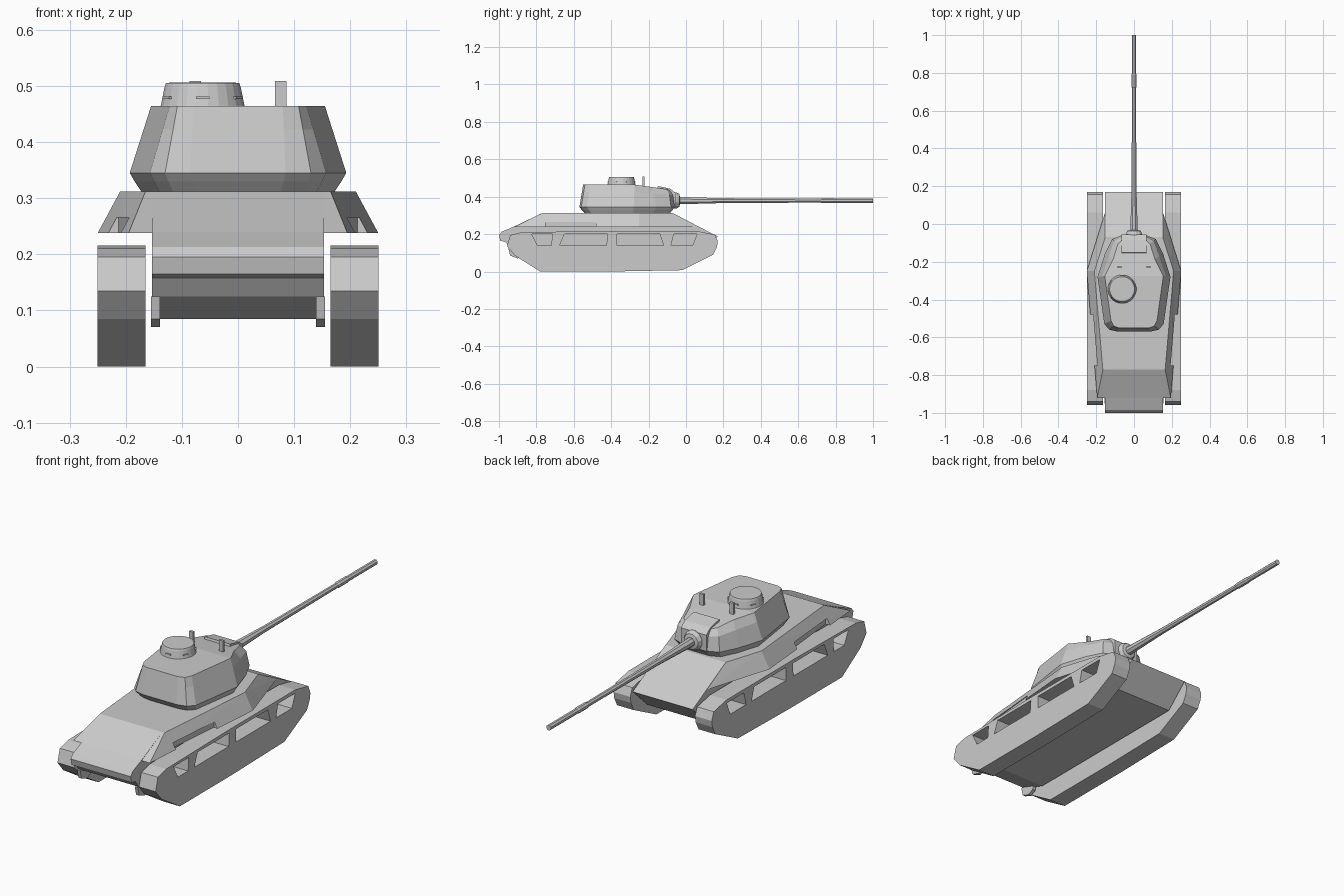
import bpy, bmesh, math
from mathutils import Matrix, Vector

if "Cube" in bpy.data.objects:
    bpy.data.objects.remove(bpy.data.objects["Cube"])


def finish(bm, name):
    bmesh.ops.recalc_face_normals(bm, faces=bm.faces)
    me = bpy.data.meshes.new(name)
    bm.to_mesh(me)
    bm.free()
    ob = bpy.data.objects.new(name, me)
    bpy.context.collection.objects.link(ob)
    return ob


def side_profile(name, pts, x0, x1):
    """Extrude a (y, z) outline from x0 to x1."""
    bm = bmesh.new()
    f = bm.faces.new([bm.verts.new((x0, y, z)) for y, z in pts])
    r = bmesh.ops.extrude_face_region(bm, geom=[f])
    vs = [v for v in r['geom'] if isinstance(v, bmesh.types.BMVert)]
    bmesh.ops.translate(bm, verts=vs, vec=(x1 - x0, 0, 0))
    return finish(bm, name)


def box(name, c, s, rot=(0, 0, 0)):
    bm = bmesh.new()
    bmesh.ops.create_cube(bm, size=1, matrix=Matrix.Diagonal((*s, 1)))
    ob = finish(bm, name)
    ob.location, ob.rotation_euler = c, rot
    return ob


def lathe(name, prof, n, c, axis='Z'):
    """Closed stack of rings (radius, height), along z or y."""
    bm = bmesh.new()
    rings = []
    for r, h in prof:
        ring = []
        for i in range(n):
            a = 2 * math.pi * (i + 0.5) / n
            p = (r * math.cos(a), r * math.sin(a), h)
            if axis == 'Y':
                p = (p[0], h, p[1])
            ring.append(bm.verts.new(p))
        rings.append(ring)
    for a, b in zip(rings, rings[1:]):
        for i in range(n):
            j = (i + 1) % n
            bm.faces.new((a[i], a[j], b[j], b[i]))
    bm.faces.new(rings[0])
    bm.faces.new(rings[-1])
    ob = finish(bm, name)
    ob.location = c
    return ob


def mirror_x(ob):
    ob.modifiers.new('mirror', 'MIRROR').use_axis = (True, False, False)


def cut(ob, cutter):
    m = ob.modifiers.new('cut', 'BOOLEAN')
    m.operation, m.object, m.solver = 'DIFFERENCE', cutter, 'EXACT'
    cutter.hide_render = True
    cutter.hide_viewport = True
    cutter.display_type = 'WIRE'


# Tracks with four window openings each
track = side_profile('track', [
    (-0.78, 0), (-0.40, 0), (-0.02, 0.007), (0.145, 0.09), (0.165, 0.13), (0.17, 0.16),
    (0.155, 0.197), (0.06, 0.216), (-0.45, 0.216), (-0.88, 0.21), (-0.94, 0.195),
    (-0.957, 0.135), (-0.915, 0.085)], 0.165, 0.25)
windows = [(-0.825, -0.715, -0.72, -0.795), (-0.65, -0.42, -0.425, -0.675),
           (-0.37, -0.14, -0.12, -0.37), (-0.065, 0.06, 0.035, -0.08)]
for i, (a, b, c, d) in enumerate(windows):
    cut(track, side_profile(f'window_cutter_{i}',
                            [(a, 0.2), (b, 0.2), (c, 0.14), (d, 0.14)], 0.1, 0.3))
mirror_x(track)

# Lower hull with overhanging tail and pointed nose
side_profile('lower_hull', [
    (-0.07, 0.312), (0.17, 0.187), (0.06, 0.085), (-0.82, 0.085), (-0.94, 0.125),
    (-0.965, 0.158), (-0.993, 0.165), (-1.0, 0.195), (-0.985, 0.213), (-0.92, 0.24),
    (-0.77, 0.312)], -0.153, 0.153)

# Upper hull: six-sided plan with sloped sides
bm = bmesh.new()
for s in (-1, 1):
    for x, y, z in [(0.165, -0.77, 0.312), (0.21, -0.25, 0.312), (0.152, -0.07, 0.312),
                    (0.195, -0.92, 0.238), (0.25, -0.25, 0.238), (0.152, 0.065, 0.238)]:
        bm.verts.new((s * x, y, z))
bmesh.ops.convex_hull(bm, input=bm.verts)
bmesh.ops.dissolve_limit(bm, angle_limit=0.02, verts=bm.verts, edges=bm.edges)
upper = finish(bm, 'upper_hull')

# Notches along the rear flanks
bm = bmesh.new()
f = bm.faces.new([bm.verts.new((x, y, 0.2)) for x, y in
                  [(0.213, -0.48), (0.187, -0.75), (0.3, -0.75), (0.3, -0.48)]])
r = bmesh.ops.extrude_face_region(bm, geom=[f])
bmesh.ops.translate(bm, vec=(0, 0, 0.066),
                    verts=[v for v in r['geom'] if isinstance(v, bmesh.types.BMVert)])
notch = finish(bm, 'notch_cutter')
mirror_x(notch)
cut(upper, notch)

# Tow brackets under the tail
bracket = side_profile('tow_bracket', [(-0.95, 0.125), (-0.94, 0.085), (-0.90, 0.07),
                                       (-0.87, 0.085), (-0.87, 0.125)], 0.139, 0.155)
mirror_x(bracket)

# Turret: half outlines from front to rear, lofted upward
plan = [(0.065, -0.06), (0.115, -0.08), (0.155, -0.16), (0.193, -0.28),
        (0.157, -0.53), (0.13, -0.56), (0.085, -0.57)]
roof = [(0.06, -0.085, 0.435), (0.085, -0.105, 0.44), (0.11, -0.185, 0.452),
        (0.155, -0.275, 0.464), (0.122, -0.51, 0.464), (0.108, -0.54, 0.464),
        (0.08, -0.55, 0.464)]


def inset(k, z):
    return [(x * k, -0.3 + (y + 0.3) * k, z) for x, y in plan]


levels = [inset(0.88, 0.308), inset(0.955, 0.33), inset(1, 0.345)]
brow = []
for (x, y), (u, v, w) in zip(plan, roof):
    front = max(0, min(1, (y + 0.28) / 0.2))
    t = 0.65 - 0.3 * front
    brow.append((x + (u - x) * t, y + (v - y) * t, 0.345 + (w - 0.345) * (0.65 + 0.05 * front)))
levels += [brow, roof]
bm = bmesh.new()
n = len(plan)
rings = []
for lv in levels:
    right = [bm.verts.new(p) for p in lv]
    left = [bm.verts.new((-x, y, z)) for x, y, z in lv]
    rings.append(right + left[::-1])
for a, b in zip(rings, rings[1:]):
    for i in range(2 * n):
        j = (i + 1) % (2 * n)
        bm.faces.new((a[i], a[j], b[j], b[i]))
for ring in (rings[0], rings[-1]):
    for i in range(n - 1):
        bm.faces.new((ring[i], ring[i + 1], ring[-2 - i], ring[-1 - i]))
finish(bm, 'turret')

# Gun shield cover, mantlet and barrel
side_profile('mantlet_cover', [(-0.155, 0.44), (-0.15, 0.457), (-0.085, 0.443),
                               (-0.055, 0.42), (-0.055, 0.345), (-0.15, 0.345)], -0.065, 0.065)
lathe('mantlet', [(0.045, -0.09), (0.045, -0.052), (0.036, -0.036), (0.024, -0.033)],
      12, (0, 0, 0.38), 'Y')
lathe('gun_barrel', [(0.021, -0.06), (0.02, 0.0), (0.014, 0.2), (0.0115, 0.72), (0.0145, 0.725),
                     (0.0145, 0.79), (0.0125, 0.795), (0.0125, 1.0)], 8, (0, 0, 0.379), 'Y')

# Commander cupola with vision slits and hatch knob
cx, cy = -0.063, -0.345
lathe('cupola', [(0.077, 0.46), (0.075, 0.466), (0.069, 0.496), (0.066, 0.505), (0.058, 0.506)],
      24, (cx, cy, 0))
for i in range(6):
    a = math.radians(60 * i + 30)
    box(f'vision_slit_{i}', (cx + 0.072 * math.cos(a), cy + 0.072 * math.sin(a), 0.479),
        (0.008, 0.024, 0.005), (0, 0, a))

# Roof periscopes
for s in (-1, 1):
    box('periscope', (s * 0.076, -0.227, 0.482), (0.021, 0.011, 0.053))
